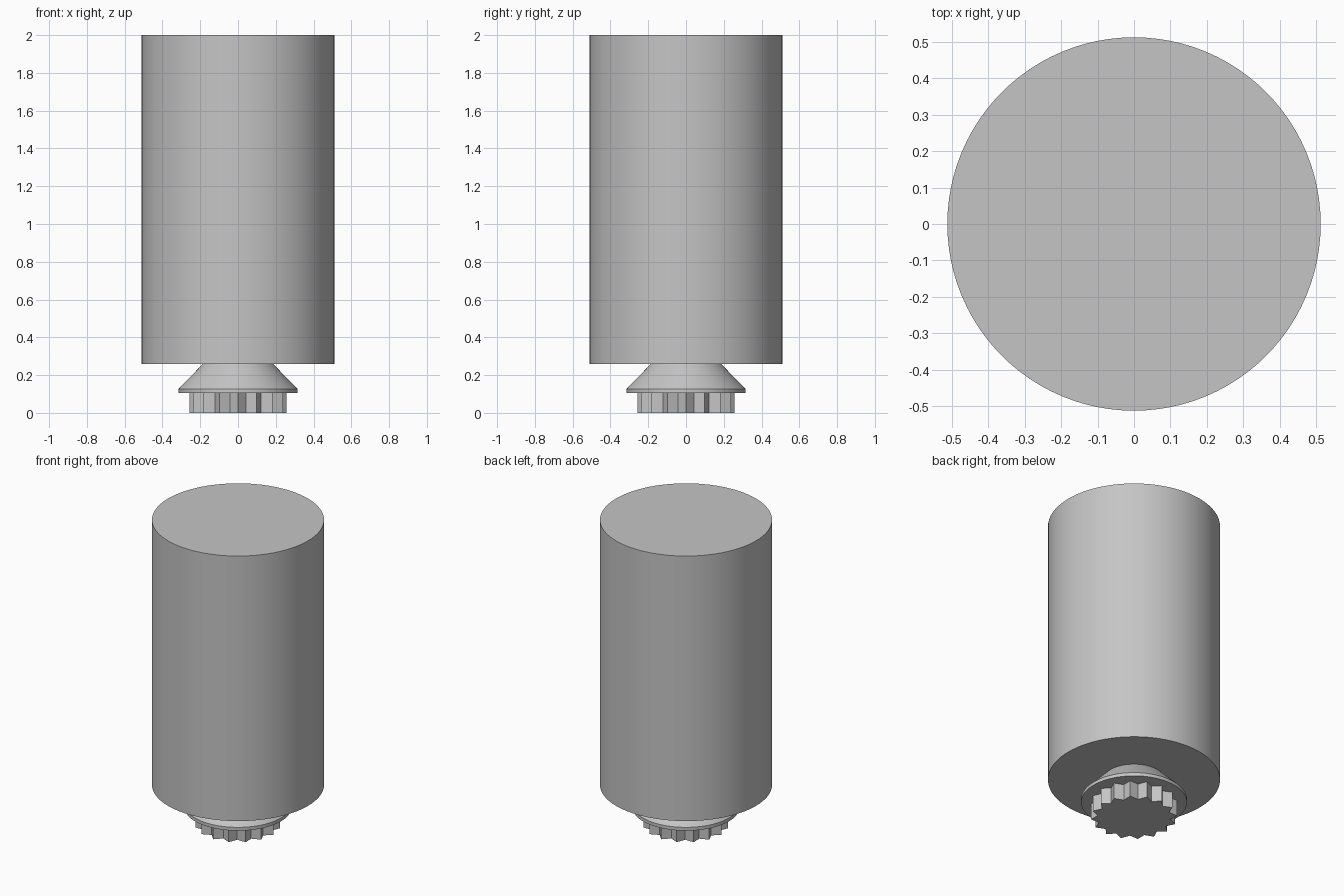
import bpy, bmesh
from math import sin, cos, pi

cube = bpy.data.objects.get("Cube")
if cube:
    bpy.data.objects.remove(cube, do_unlink=True)

GREY = (0.56, 0.56, 0.56, 1)
grey = bpy.data.materials.new("light grey")
grey.use_nodes = True
grey.diffuse_color = GREY
grey.node_tree.nodes["Principled BSDF"].inputs["Base Color"].default_value = GREY


def circle(radius, count=96):
    return [(radius * cos(2 * pi * i / count), radius * sin(2 * pi * i / count)) for i in range(count)]


def loft(name, rings, smooth=True):
    """Closed solid through (outline, height) rings, bottom to top."""
    bm = bmesh.new()
    loops = [[bm.verts.new((x, y, z)) for x, y in outline] for outline, z in rings]
    for low, high in zip(loops, loops[1:]):
        n = len(low)
        for i in range(n):
            j = (i + 1) % n
            bm.faces.new((low[i], low[j], high[j], high[i]))
    bm.faces.new(loops[0][::-1])
    bm.faces.new(loops[-1])
    bmesh.ops.recalc_face_normals(bm, faces=bm.faces)
    mesh = bpy.data.meshes.new(name)
    bm.to_mesh(mesh)
    bm.free()
    mesh.materials.append(grey)
    obj = bpy.data.objects.new(name, mesh)
    bpy.context.collection.objects.link(obj)
    if smooth:
        bpy.ops.object.select_all(action='DESELECT')
        obj.select_set(True)
        bpy.context.view_layer.objects.active = obj
        bpy.ops.object.shade_smooth_by_angle(angle=pi / 6)
    return obj


# Large cylindrical body
loft("body", [(circle(0.512), 0.26), (circle(0.512), 2.0)])

# Conical neck with a thin rim
loft("neck_flange", [(circle(0.315), 0.105), (circle(0.315), 0.127), (circle(0.185), 0.26)])

# Toothed drive wheel: sixteen pointed teeth
TEETH = 16
star = []
for i in range(TEETH * 2):
    r = 0.217 if i % 2 else 0.257
    a = pi * i / TEETH
    star.append((r * cos(a), r * sin(a)))
loft("toothed_wheel", [(star, 0.0), (star, 0.105)], smooth=False)
